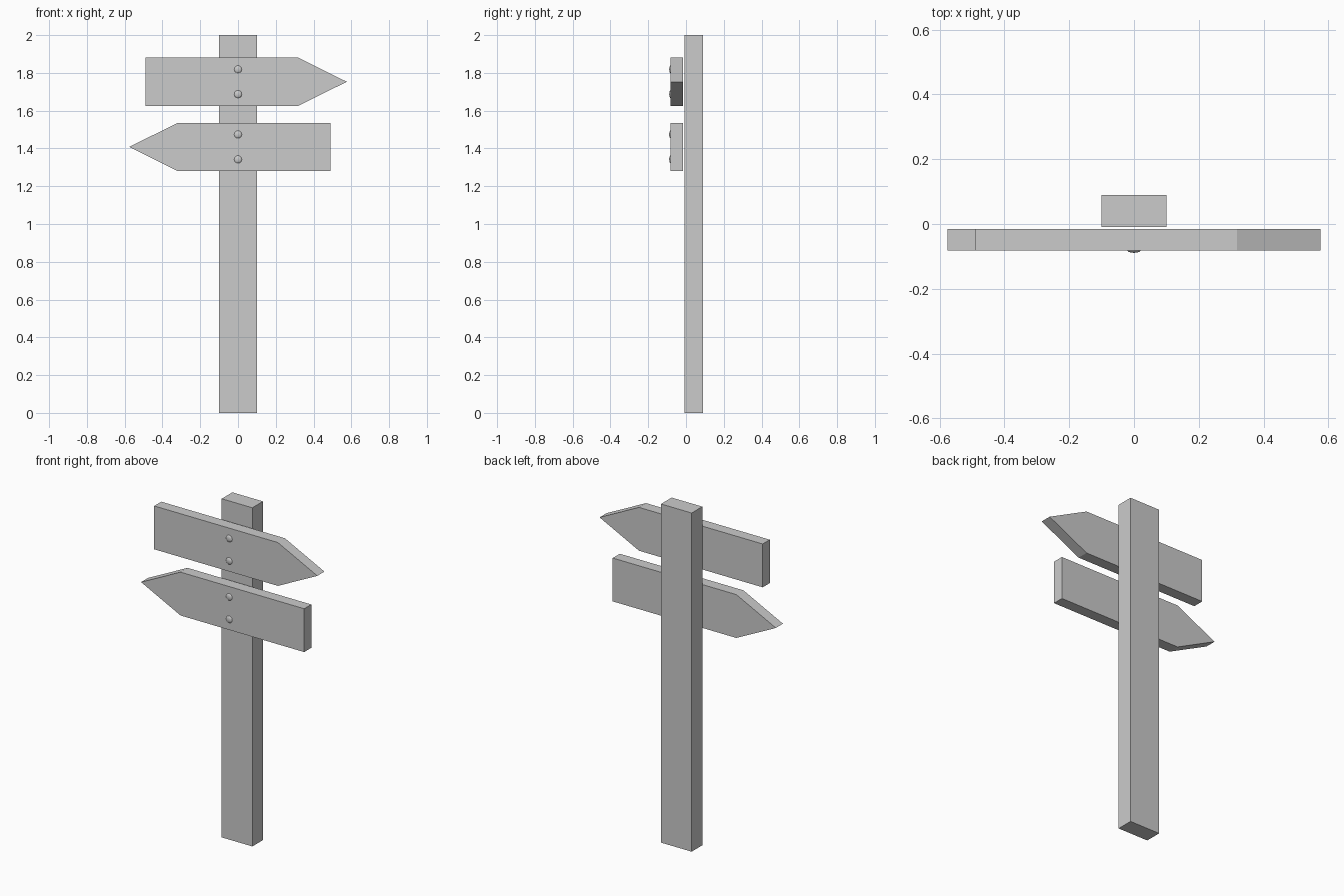
import bpy, bmesh
from math import pi
from mathutils import Matrix

if "Cube" in bpy.data.objects:
    bpy.data.objects.remove(bpy.data.objects["Cube"])


def finish(bm, name):
    bmesh.ops.recalc_face_normals(bm, faces=bm.faces)
    mesh = bpy.data.meshes.new(name)
    bm.to_mesh(mesh)
    bm.free()
    obj = bpy.data.objects.new(name, mesh)
    bpy.context.collection.objects.link(obj)
    return obj


def prism(name, outline, y0, y1):
    """Extrude an x/z outline from y0 to y1."""
    bm = bmesh.new()
    face = bm.faces.new([bm.verts.new((x, y0, z)) for x, z in outline])
    new = bmesh.ops.extrude_face_region(bm, geom=[face])["geom"]
    verts = [g for g in new if isinstance(g, bmesh.types.BMVert)]
    bmesh.ops.translate(bm, verts=verts, vec=(0, y1 - y0, 0))
    return finish(bm, name)


def nail(name, z):
    """Shallow domed head sitting on the board face."""
    bm = bmesh.new()
    bmesh.ops.create_uvsphere(bm, u_segments=12, v_segments=8, radius=1)
    bmesh.ops.bisect_plane(bm, geom=bm.verts[:] + bm.edges[:] + bm.faces[:],
                           plane_co=(0, 0, 0), plane_no=(0, 0, 1), clear_inner=True)
    bmesh.ops.transform(bm, verts=bm.verts, matrix=Matrix.Translation((0, -0.081, z))
                        @ Matrix.Rotation(pi / 2, 4, 'X')
                        @ Matrix.Diagonal((0.021, 0.021, 0.008, 1)))
    obj = finish(bm, name)
    for p in obj.data.polygons:
        p.use_smooth = True


# Post
prism("post", [(-0.1, 0), (0.1, 0), (0.1, 2), (-0.1, 2)], -0.009, 0.09)

# Arrow boards, pointing opposite ways, each with two nail heads
for name, side, zc in (("upper", 1, 1.753), ("lower", -1, 1.408)):
    h = 0.128
    outline = [(-0.49, -h), (0.318, -h), (0.576, 0), (0.318, h), (-0.49, h)]
    prism(name + "_arrow_board", [(side * x, zc + z) for x, z in outline], -0.082, -0.016)
    for label, dz in (("top", 0.066), ("bottom", -0.066)):
        nail(f"{name}_{label}_nail", zc + dz)
